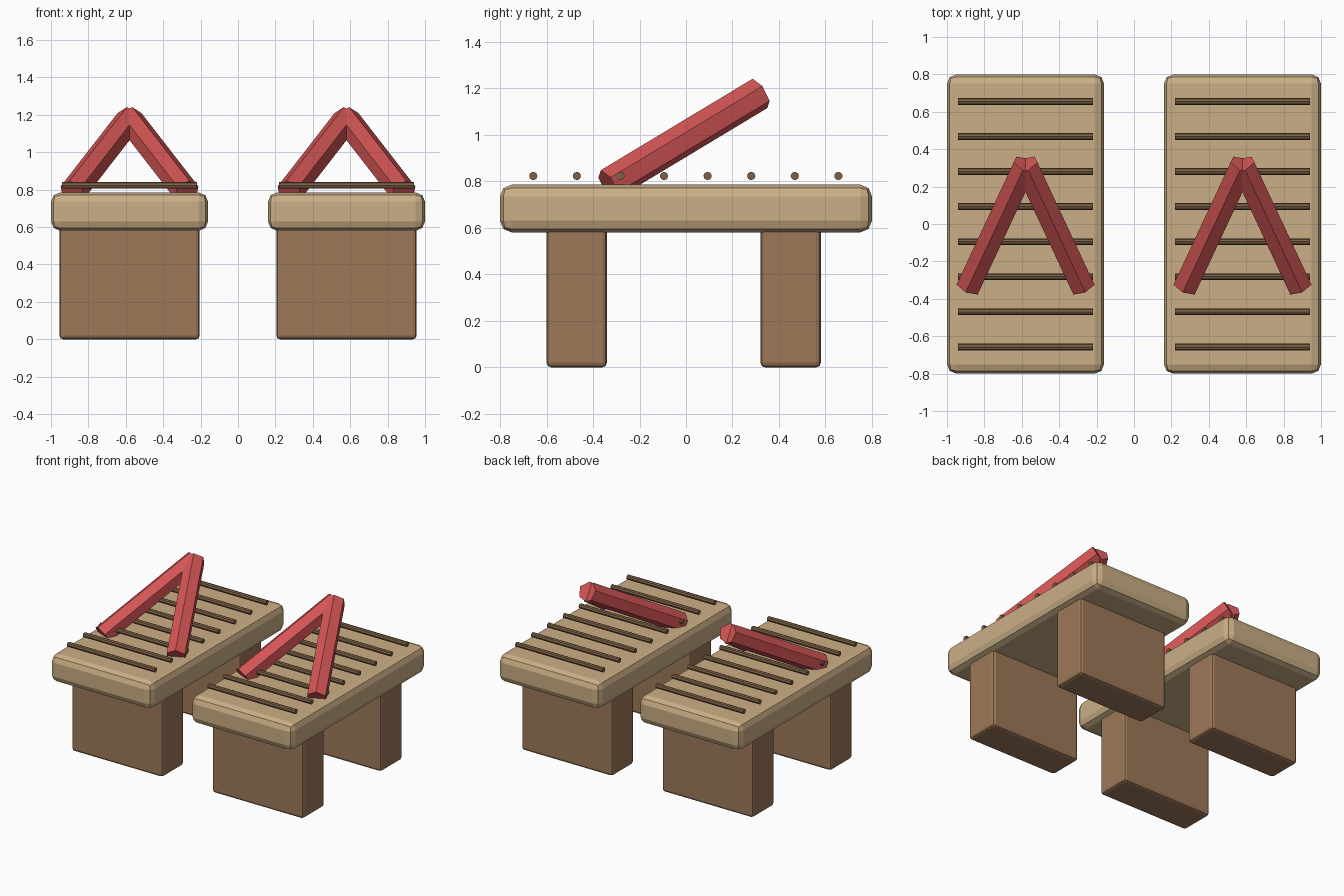
import bpy
from mathutils import Vector

if "Cube" in bpy.data.objects:
    bpy.data.objects.remove(bpy.data.objects["Cube"])


def material(name, color):
    m = bpy.data.materials.new(name)
    m.diffuse_color = (*color, 1)
    m.use_nodes = True
    m.node_tree.nodes["Principled BSDF"].inputs["Base Color"].default_value = m.diffuse_color
    return m


TAN = material("tan wood", (0.60, 0.43, 0.24))
BROWN = material("brown wood", (0.34, 0.19, 0.10))
DARK = material("dark wood", (0.20, 0.12, 0.06))
RED = material("red fabric", (0.65, 0.09, 0.09))


def box(name, center, size, bevel, segments, mat):
    bpy.ops.mesh.primitive_cube_add(size=1, location=center)
    o = bpy.context.object
    o.name = name
    o.scale = size
    bpy.ops.object.transform_apply(location=False, rotation=False, scale=True)
    b = o.modifiers.new("bevel", 'BEVEL')
    b.width, b.segments = bevel, segments
    o.data.materials.append(mat)
    return o


def rod(name, a, b, radius, sides, mat):
    a, b = Vector(a), Vector(b)
    bpy.ops.mesh.primitive_cylinder_add(vertices=sides, radius=radius,
                                        depth=(b - a).length, location=(a + b) / 2)
    o = bpy.context.object
    o.name = name
    o.rotation_euler = (b - a).to_track_quat('Z', 'Y').to_euler()
    o.data.materials.append(mat)
    return o


for side, cx in (("left", -0.58), ("right", 0.58)):
    # bed slab and its two block legs
    box(f"{side}_bed", (cx, 0, 0.683), (0.84, 1.6, 0.205), 0.05, 2, TAN)
    box(f"{side}_front_leg", (cx, -0.47, 0.30), (0.75, 0.26, 0.60), 0.02, 2, BROWN)
    box(f"{side}_back_leg", (cx, 0.45, 0.30), (0.75, 0.26, 0.60), 0.02, 2, BROWN)
    # slats floating just above the bed
    for i in range(8):
        y = -0.657 + i * 0.1875
        rod(f"{side}_slat_{i + 1}", (cx - 0.36, y, 0.823), (cx + 0.36, y, 0.823),
            0.018, 8, DARK)
    # leaning A-frame backrest
    for s, tag in ((-1, "a"), (1, "b")):
        rod(f"{side}_backrest_bar_{tag}", (cx + s * 0.305, -0.335, 0.785),
            (cx, 0.318, 1.178), 0.072, 6, RED)
